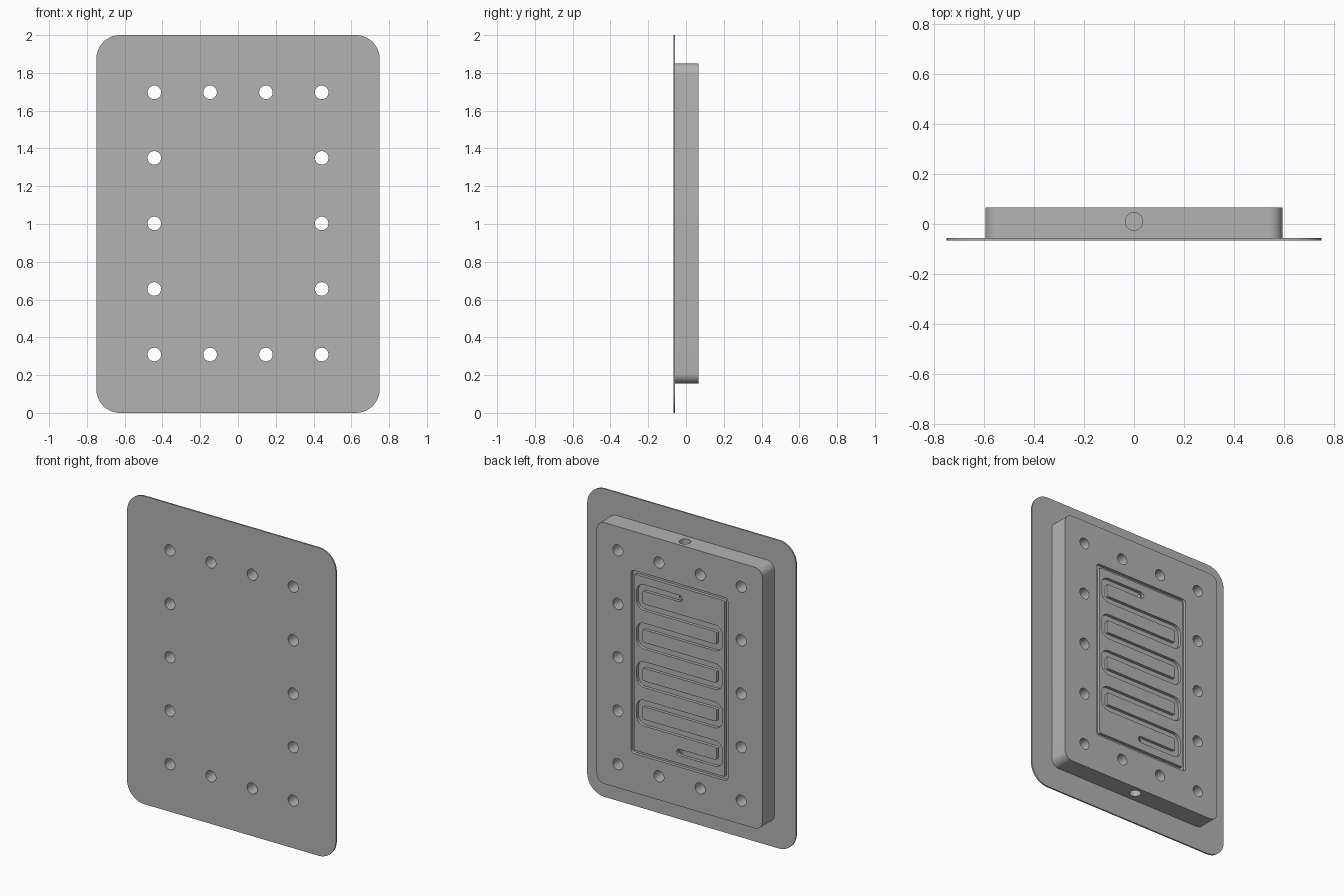
import bpy, bmesh, math
from mathutils import Vector, Matrix

cube = bpy.data.objects.get("Cube")
if cube:
    bpy.data.objects.remove(cube, do_unlink=True)

metal = bpy.data.materials.new("Plain grey metal")
metal.use_nodes = True
metal.diffuse_color = (0.45, 0.45, 0.45, 1)
metal.node_tree.nodes["Principled BSDF"].inputs["Base Color"].default_value = metal.diffuse_color

MID = 1.003                      # height of the block's centre
PLATE_FRONT, PLATE_BACK, BLOCK_BACK = -0.067, -0.057, 0.067


def finish(bm, name):
    bmesh.ops.recalc_face_normals(bm, faces=bm.faces)
    mesh = bpy.data.meshes.new(name)
    bm.to_mesh(mesh)
    bm.free()
    mesh.materials.append(metal)
    obj = bpy.data.objects.new(name, mesh)
    bpy.context.collection.objects.link(obj)
    return obj


def prism(name, outline, y0, y1):
    """Extrude an (x, z) outline from y0 to y1."""
    bm = bmesh.new()
    face = bm.faces.new([bm.verts.new((x, y0, z)) for x, z in outline])
    ext = bmesh.ops.extrude_face_region(bm, geom=[face])
    verts = [v for v in ext["geom"] if isinstance(v, bmesh.types.BMVert)]
    bmesh.ops.translate(bm, verts=verts, vec=(0, y1 - y0, 0))
    return finish(bm, name)


def rounded_rect(hx, hz, zc, r, steps=10):
    pts = []
    for i, (sx, sz) in enumerate([(1, 1), (-1, 1), (-1, -1), (1, -1)]):
        for k in range(steps + 1):
            a = (i + k / steps) * math.pi / 2
            pts.append((sx * (hx - r) + r * math.cos(a), zc + sz * (hz - r) + r * math.sin(a)))
    return pts


def cylinders(name, centres, r, length, axis):
    """One mesh of equal cylinders along the y or z axis."""
    bm = bmesh.new()
    turn = Matrix.Rotation(math.pi / 2, 4, 'X') if axis == 'y' else Matrix()
    for c in centres:
        bmesh.ops.create_cone(bm, cap_ends=True, segments=32, radius1=r, radius2=r,
                              depth=length, matrix=Matrix.Translation(c) @ turn)
    return finish(bm, name)


def fillet(path, r, steps=5):
    """Round the right-angle corners of an open path."""
    out = [path[0]]
    for a, b, c in zip(path, path[1:], path[2:]):
        u, v = (a - b).normalized(), (c - b).normalized()
        for k in range(steps + 1):
            t = k / steps * math.pi / 2
            out.append(b + u * r * (1 - math.sin(t)) + v * r * (1 - math.cos(t)))
    return out + [path[-1]]


def ribbon(path, half):
    """Outline of a constant-width channel with round ends."""
    left, right = [], []
    for i, p in enumerate(path):
        d = (path[min(i + 1, len(path) - 1)] - path[max(i - 1, 0)]).normalized()
        n = Vector((-d.y, d.x)) * half
        left.append(p + n)
        right.append(p - n)

    def cap(p, start):
        arm = start - p
        return [p + Matrix.Rotation(-math.pi * k / 6, 2) @ arm for k in range(1, 6)]
    return left + cap(path[-1], left[-1]) + right[::-1] + cap(path[0], right[0])


def cut(target, cutter, keep=False):
    mod = target.modifiers.new("cut", 'BOOLEAN')
    mod.operation, mod.solver, mod.object = 'DIFFERENCE', 'EXACT', cutter
    bpy.context.view_layer.objects.active = target
    bpy.ops.object.modifier_apply(modifier=mod.name)
    if not keep:
        bpy.data.objects.remove(cutter, do_unlink=True)


# Main solids
front_plate = prism("front_plate", rounded_rect(0.75, 1.0, 1.0, 0.125), PLATE_FRONT, PLATE_BACK)
back_block = prism("back_block", rounded_rect(0.595, 0.848, MID, 0.055), PLATE_BACK, BLOCK_BACK)

# Bolt holes around the rim, through both parts
rows = [MID + k * 0.347 for k in range(-2, 3)]
bolts = [(s * 0.443, 0, z) for s in (-1, 1) for z in rows]
bolts += [(s * 0.148, 0, z) for s in (-1, 1) for z in (rows[0], rows[-1])]
bolt_cutter = cylinders("bolt_hole_cutter", bolts, 0.036, 0.4, 'y')
cut(front_plate, bolt_cutter, keep=True)
cut(back_block, bolt_cutter)

# Gasket groove
groove = prism("groove_cutter", rounded_rect(0.347, 0.594, MID, 0.02, 4), BLOCK_BACK - 0.02, 0.1)
cut(groove, prism("groove_core", rounded_rect(0.325, 0.572, MID, 0.01, 4), 0, 0.2))
cut(back_block, groove)

# Serpentine flow channel: nine runs joined by alternating turns
pitch, reach = 0.125, 0.287
path = [Vector((0, MID + 4 * pitch))]
for k in range(8):
    side = reach if k % 2 == 0 else -reach
    path += [Vector((side, MID + (4 - k) * pitch)), Vector((side, MID + (3 - k) * pitch))]
path.append(Vector((0, MID - 4 * pitch)))
cut(back_block, prism("channel_cutter", ribbon(fillet(path, 0.032), 0.021), BLOCK_BACK - 0.02, 0.1))

# Inlet and outlet bores from the top and bottom edges, with small ports into the channel
ends = [MID + s * 4 * pitch for s in (-1, 1)]
cut(back_block, cylinders("bore_cutter", [(0, 0.01, MID + s * 0.73) for s in (-1, 1)], 0.035, 0.51, 'z'))
cut(back_block, cylinders("port_cutter", [(0, 0.05, z) for z in ends], 0.013, 0.08, 'y'))

# Smooth curved walls, crisp edges
for obj in (front_plate, back_block):
    bpy.ops.object.select_all(action='DESELECT')
    obj.select_set(True)
    bpy.context.view_layer.objects.active = obj
    bpy.ops.object.shade_smooth_by_angle(angle=math.radians(30))
